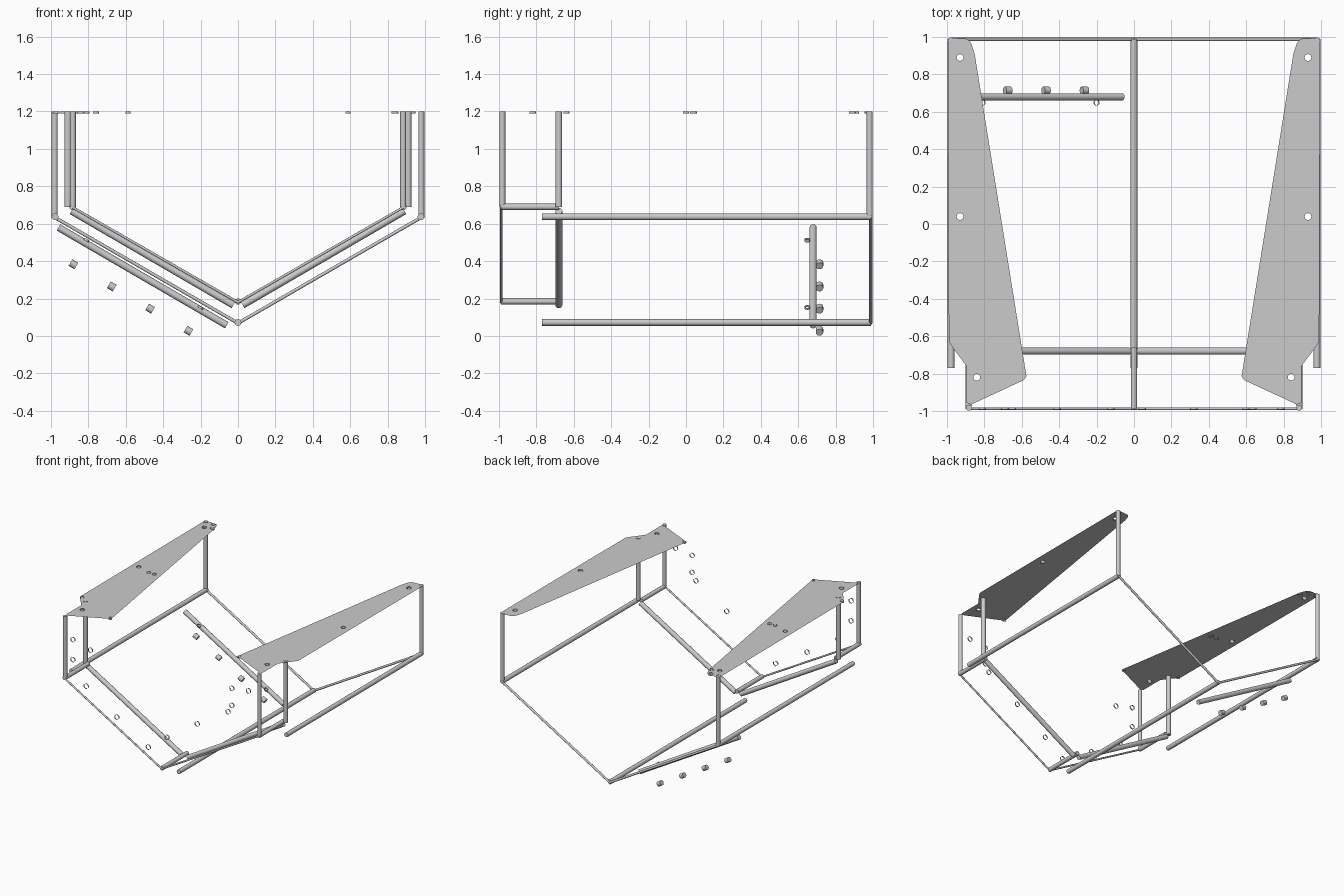
import bpy, bmesh, math
from mathutils import Vector

if "Cube" in bpy.data.objects:
    bpy.data.objects.remove(bpy.data.objects["Cube"])

TOP = 1.2


def finish(bm, name):
    mesh = bpy.data.meshes.new(name)
    bm.to_mesh(mesh)
    bm.free()
    ob = bpy.data.objects.new(name, mesh)
    bpy.context.collection.objects.link(ob)
    bpy.ops.object.select_all(action='DESELECT')
    ob.select_set(True)
    bpy.context.view_layer.objects.active = ob
    bpy.ops.object.shade_smooth_by_angle(angle=math.radians(35))
    return ob


def rod(name, a, b, r, caps=True, sides=16):
    a, b = Vector(a), Vector(b)
    d = b - a
    bm = bmesh.new()
    bmesh.ops.create_cone(bm, cap_ends=caps, segments=sides,
                          radius1=r, radius2=r, depth=d.length)
    bm.transform(d.to_track_quat('Z', 'Y').to_matrix().to_4x4())
    bmesh.ops.translate(bm, verts=bm.verts, vec=(a + b) / 2)
    return finish(bm, name)


def ring(name, centre, axis, r, depth=0.012):
    c, n = Vector(centre), Vector(axis).normalized() * depth / 2
    return rod(name, c - n, c + n, r, caps=False, sides=20)


def sheet(name, outline, holes):
    # flat sheet with round holes, filled from a 2D curve
    cu = bpy.data.curves.new(name, 'CURVE')
    cu.dimensions = '2D'
    cu.fill_mode = 'BOTH'
    loops = [outline]
    for x, y, r in holes:
        loops.append([(x + r * math.cos(i * math.tau / 20),
                       y + r * math.sin(i * math.tau / 20)) for i in range(20)])
    for pts in loops:
        sp = cu.splines.new('POLY')
        sp.points.add(len(pts) - 1)
        for p, (x, y) in zip(sp.points, pts):
            p.co = (x, y, 0, 1)
        sp.use_cyclic_u = True
    ob = bpy.data.objects.new(name, cu)
    bpy.context.collection.objects.link(ob)
    ob.location.z = TOP - 0.003
    bpy.ops.object.select_all(action='DESELECT')
    ob.select_set(True)
    bpy.context.view_layer.objects.active = ob
    bpy.ops.object.convert(target='MESH')


# keel rods on the centre line
rod("keel_rod", (0, -0.77, 0.072), (0, 0.99, 0.072), 0.018)
rod("front_keel_rod", (0, -0.99, 0.185), (0, -0.66, 0.185), 0.017)

PLATE = [(0.975, 0.995), (0.89, 0.99), (0.87, 0.965), (0.852, 0.91),
         (0.575, -0.815), (0.59, -0.835), (0.87, -0.965), (0.895, -0.955),
         (0.895, -0.76), (0.97, -0.66), (0.99, -0.63), (0.995, 0.975)]
HOLES = [(0.93, 0.89, 0.018), (0.93, 0.04, 0.018), (0.84, -0.82, 0.018)]
# the hole pattern of the front face differs a little on each side
FRONT_HOLES = {
    -1: [(0.81, 1.025), (0.81, 0.86), (0.65, 0.98),
         (0.69, 0.675), (0.41, 0.495), (0.125, 0.325)],
    1: [(0.785, 1.03), (0.635, 1.01), (0.635, 0.87),
        (0.6, 0.81), (0.32, 0.635), (0.045, 0.45)]}

for side, s in (("left", -1), ("right", 1)):
    # top plate and the rims of its holes and inner front corner
    sheet(side + "_top_plate", [(s * x, y) for x, y in PLATE],
          [(s * x, y, r) for x, y, r in HOLES])
    for x, y, r in HOLES + [(0.588, -0.82, 0.014)]:
        ring(side + "_plate_rim", (s * x, y, TOP - 0.006), (0, 0, 1), r)

    # long side rod
    rod(side + "_side_rod", (s * 0.978, -0.77, 0.637), (s * 0.978, 0.99, 0.637), 0.018)
    # back post and thin sloping back rod
    rod(side + "_back_post", (s * 0.98, 0.982, 0.63), (s * 0.98, 0.982, TOP), 0.016)
    rod(side + "_back_slope", (s * 0.98, 0.987, 0.634), (0, 0.987, 0.068), 0.009)
    # front post, short side rod and thin sloping front rod
    rod(side + "_front_post", (s * 0.883, -0.982, 0.69), (s * 0.883, -0.982, TOP), 0.016)
    rod(side + "_front_side_rod", (s * 0.885, -0.99, 0.69), (s * 0.885, -0.68, 0.69), 0.017)
    rod(side + "_front_slope", (s * 0.885, -0.988, 0.688), (0, -0.988, 0.18), 0.007)
    # inner frame post and its slope
    rod(side + "_inner_post", (s * 0.91, -0.68, 0.69), (s * 0.91, -0.68, TOP), 0.018)
    rod(side + "_inner_slope", (s * 0.89, -0.68, 0.668), (s * 0.025, -0.68, 0.165), 0.019)
    # bolt hole rims of the front face
    for x, z in FRONT_HOLES[s]:
        ring(side + "_front_hole_rim", (s * x, -0.986, z), (0, 1, 0), 0.02)

# extra rims under the left plate
for x, y in [(-0.81, 0), (-0.76, 0), (-0.975, 0.97), (-0.905, 0.972),
             (-0.87, 0.91), (-0.97, -0.64)]:
    ring("left_plate_extra_rim", (x, y, TOP - 0.006), (0, 0, 1), 0.016)

# sloping cross rod at the back left, with bosses and rims
rod("cross_rod", (-0.96, 0.68, 0.58), (-0.06, 0.68, 0.057), 0.019)
slope = Vector((0.866, 0, -0.5))
normal = Vector((0.5, 0, 0.866))
for i in range(4):
    c = Vector((-0.88 + 0.205 * i, 0.714, 0.383 - 0.1185 * i))
    rod("boss", c - slope * 0.018, c + slope * 0.018, 0.02)
for x, z in ((-0.81, 0.512), (-0.2, 0.152)):
    ring("cross_hole_rim", (x, 0.649, z), normal, 0.015)
